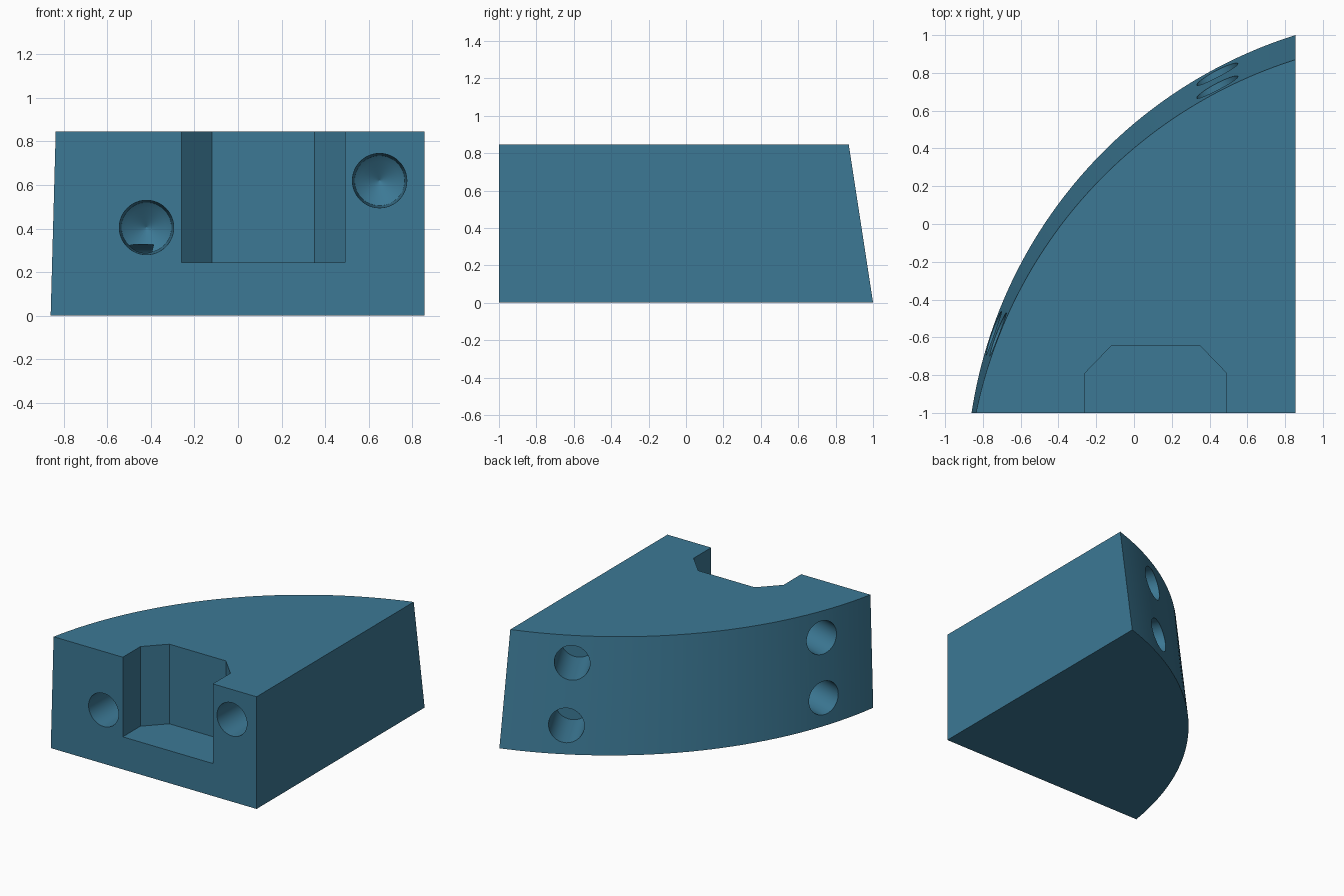
import bpy, bmesh, math
from mathutils import Vector

if "Cube" in bpy.data.objects:
    bpy.data.objects.remove(bpy.data.objects["Cube"])

blue = bpy.data.materials.new("steel_blue")
blue.diffuse_color = (0.045, 0.19, 0.30, 1)
blue.use_nodes = True
blue.node_tree.nodes["Principled BSDF"].inputs["Base Color"].default_value = blue.diffuse_color

H = 0.845                      # block height
CX, CY = 1.6, -1.374           # centre of the curved wall at the base
R = math.hypot(CX + 0.86, CY + 1)
LEAN = 0.13                    # how far the curved wall leans in at the top


def add_object(name, bm):
    bmesh.ops.recalc_face_normals(bm, faces=bm.faces)
    mesh = bpy.data.meshes.new(name)
    bm.to_mesh(mesh)
    bm.free()
    mesh.materials.append(blue)
    obj = bpy.data.objects.new(name, mesh)
    bpy.context.collection.objects.link(obj)
    return obj


def loft(name, rings):
    """Closed solid through rings of equal point count."""
    bm = bmesh.new()
    rows = [[bm.verts.new(p) for p in ring] for ring in rings]
    n = len(rows[0])
    for a, b in zip(rows, rows[1:]):
        for i in range(n):
            j = (i + 1) % n
            bm.faces.new((a[i], a[j], b[j], b[i]))
    bm.faces.new(rows[0][::-1])
    bm.faces.new(rows[-1])
    return add_object(name, bm)


def outline(z):
    """Quarter-like plan at height z: straight front and right, curved back."""
    cy = CY - LEAN * z / H
    a0 = math.pi - math.asin((-1 - cy) / R)
    a1 = math.acos((0.855 - CX) / R)
    n = 64
    arc = [(CX + R * math.cos(a0 + (a1 - a0) * i / n),
            cy + R * math.sin(a0 + (a1 - a0) * i / n), z) for i in range(n + 1)]
    return arc + [(0.855, -1, z)]


def drill(name, start, direction, profile, n=48):
    """Round cutter along direction; profile holds (depth, radius) pairs."""
    d = Vector(direction).normalized()
    side, up = d.cross(Vector((0, 0, 1))), Vector((0, 0, 1))
    rings = []
    for depth, r in profile:
        rings.append([Vector(start) + d * depth
                      + side * r * math.cos(2 * math.pi * i / n)
                      + up * r * math.sin(2 * math.pi * i / n) for i in range(n)])
    return loft(name, rings)


block = loft("wedge_block", [outline(0), outline(H)])
cutters = []

# Open pocket with chamfered inner corners
pocket = [(-0.26, -1.1), (0.49, -1.1), (0.49, -0.79), (0.35, -0.645),
          (-0.12, -0.645), (-0.26, -0.79)]
cutters.append(loft("pocket_cutter", [[(x, y, z) for x, y in pocket] for z in (0.245, 1.0)]))

# Two front holes with conical ends
for x, z in ((-0.42, 0.405), (0.65, 0.62)):
    cutters.append(drill("front_hole_cutter", (x, -1, z), (0, 1, 0),
                         [(-0.1, 0.125), (0.0, 0.125), (0.30, 0.115), (0.32, 0.09), (0.37, 0.002)]))

# Two pairs of radial holes in the curved wall
for x, y in ((-0.735, -0.58), (0.44, 0.827)):
    for z in (0.205, 0.65):
        start = Vector((x, y - LEAN * z / H * (1 if y > 0 else 0), z))
        cutters.append(drill("back_hole_cutter", start, (CX - x, CY - y, 0),
                             [(-0.25, 0.123), (0.36, 0.123)]))

for c in cutters:
    c.hide_render = True
    c.hide_viewport = False
    mod = block.modifiers.new("cut", 'BOOLEAN')
    mod.operation = 'DIFFERENCE'
    mod.solver = 'EXACT'
    mod.object = c

# Apply the cuts and remove the cutters
bpy.context.view_layer.objects.active = block
block.select_set(True)
for mod in list(block.modifiers):
    bpy.ops.object.modifier_apply(modifier=mod.name)
for c in cutters:
    bpy.data.objects.remove(c, do_unlink=True)

bpy.ops.object.shade_smooth_by_angle(angle=math.radians(25))
